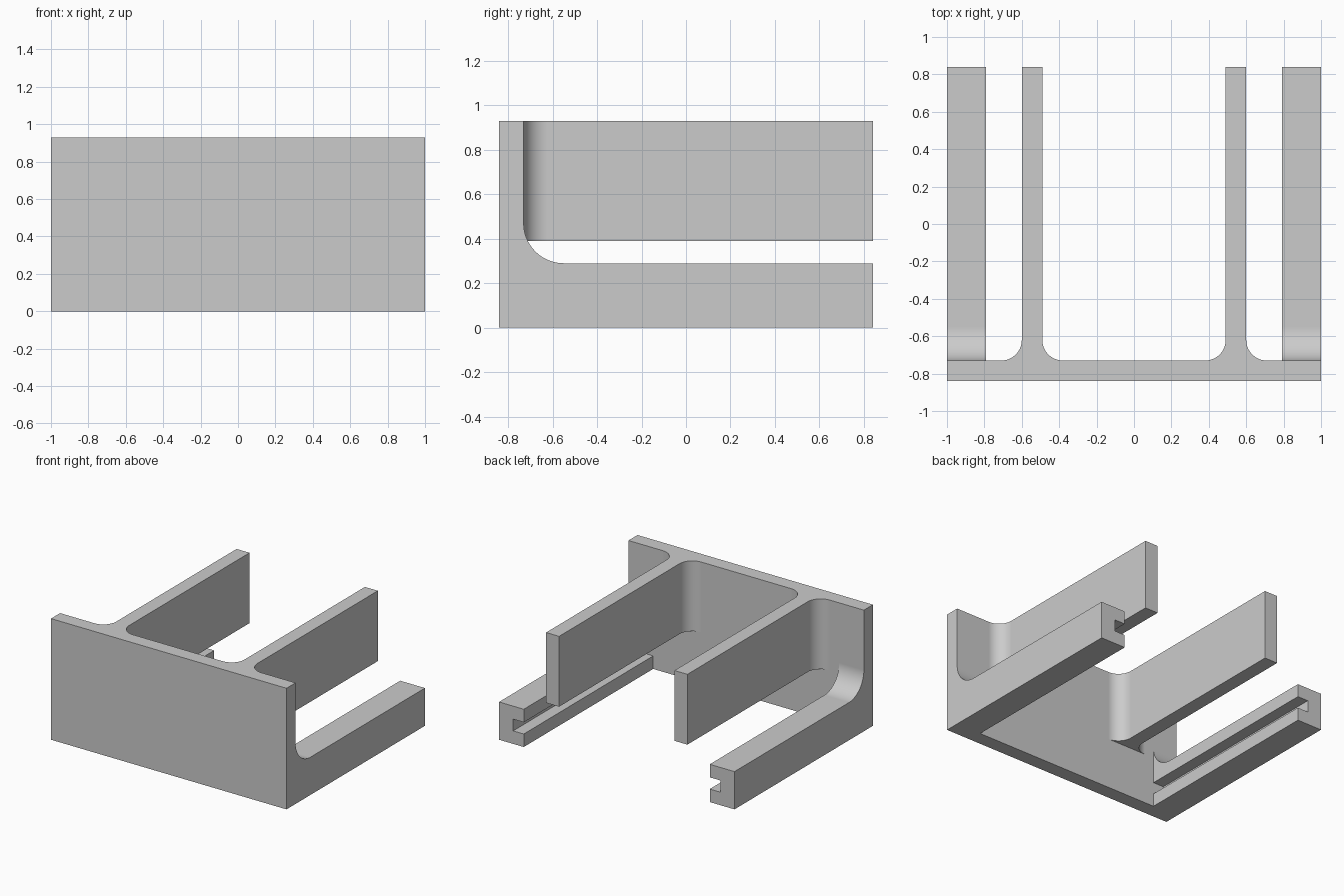
import bpy, bmesh, math
from mathutils import Vector

cube = bpy.data.objects.get("Cube")
if cube:
    bpy.data.objects.remove(cube, do_unlink=True)

grey = bpy.data.materials.new("light grey")
grey.use_nodes = True
grey.diffuse_color = (0.6, 0.6, 0.6, 1)
grey.node_tree.nodes["Principled BSDF"].inputs["Base Color"].default_value = (0.6, 0.6, 0.6, 1)

FRONT, INNER, BACK, HEIGHT = -0.84, -0.73, 0.84, 0.93
WALL_BOTTOM, RAIL_TOP = 0.39, 0.29
SEAT = -0.79          # depth to which parts are sunk into the panel


def prism(name, points, place, lo, hi):
    """Extrude a flat outline from lo to hi; place(u, v, w) gives xyz."""
    bm = bmesh.new()
    base = bm.faces.new([bm.verts.new(place(u, v, lo)) for u, v in points])
    ext = bmesh.ops.extrude_face_region(bm, geom=[base])
    verts = [g for g in ext["geom"] if isinstance(g, bmesh.types.BMVert)]
    shift = Vector(place(0, 0, hi)) - Vector(place(0, 0, lo))
    bmesh.ops.translate(bm, verts=verts, vec=shift)
    bmesh.ops.recalc_face_normals(bm, faces=bm.faces)
    mesh = bpy.data.meshes.new(name)
    bm.to_mesh(mesh)
    bm.free()
    mesh.materials.append(grey)
    ob = bpy.data.objects.new(name, mesh)
    bpy.context.collection.objects.link(ob)
    return ob


def arc(cx, cy, r, start, end, n=16):
    angles = [math.radians(start + (end - start) * i / n) for i in range(n + 1)]
    return [(cx + r * math.cos(a), cy + r * math.sin(a)) for a in angles]


def rect(u0, u1, v0, v1):
    return [(u0, v0), (u1, v0), (u1, v1), (u0, v1)]


def plan(u, v, w):        # outline in x, y; extruded in z
    return (u, v, w)


def side(u, v, w):        # outline in y, z; extruded in x
    return (w, u, v)


def combine(body, tool, operation):
    mod = body.modifiers.new(operation, "BOOLEAN")
    mod.operation, mod.solver, mod.object = operation, "EXACT", tool
    bpy.context.view_layer.objects.active = body
    bpy.ops.object.modifier_apply(modifier=mod.name)
    bpy.data.objects.remove(tool, do_unlink=True)


# Front panel
body = prism("front_panel_with_arms", rect(-1, 1, FRONT, INNER), plan, 0, HEIGHT)

# Inner wall outline, flaring into the panel on both sides
x0, x1, r = 0.49, 0.60, 0.11
wall = ([(x0 - r, SEAT), (x1 + r, SEAT)]
        + arc(x1 + r, INNER + r, r, 270, 180)
        + [(x1, BACK), (x0, BACK)]
        + arc(x0 - r, INNER + r, r, 0, -90))

# Rail outline, curving up into the panel
q = 0.18
rail = ([(SEAT, 0), (BACK, 0), (BACK, RAIL_TOP)]
        + arc(INNER + q, RAIL_TOP + q, q, 270, 180)
        + [(SEAT, RAIL_TOP + q)])

for s, label in ((1, "left"), (-1, "right")):
    mirrored = [(s * x, y) for x, y in wall]
    combine(body, prism(label + "_wall", mirrored, plan, WALL_BOTTOM, HEIGHT), "UNION")
    combine(body, prism(label + "_rail", rail, side, s * 0.79, s * 1.0), "UNION")
    # Slot along the inner face of the rail
    slot = rect(INNER, 1.0, 0.1, 0.19)
    combine(body, prism(label + "_slot", slot, side, s * 0.7, s * 0.88), "DIFFERENCE")

# Merge coplanar faces, then smooth only the curved flares
bm = bmesh.new()
bm.from_mesh(body.data)
bmesh.ops.remove_doubles(bm, verts=bm.verts, dist=0.0001)
bmesh.ops.dissolve_limit(bm, angle_limit=math.radians(0.5), verts=bm.verts, edges=bm.edges)
bm.to_mesh(body.data)
bm.free()
for ob in bpy.context.selected_objects:
    ob.select_set(False)
body.select_set(True)
bpy.context.view_layer.objects.active = body
bpy.ops.object.shade_smooth_by_angle(angle=math.radians(30))
weighted = body.modifiers.new("flat faces", "WEIGHTED_NORMAL")
weighted.keep_sharp = True
